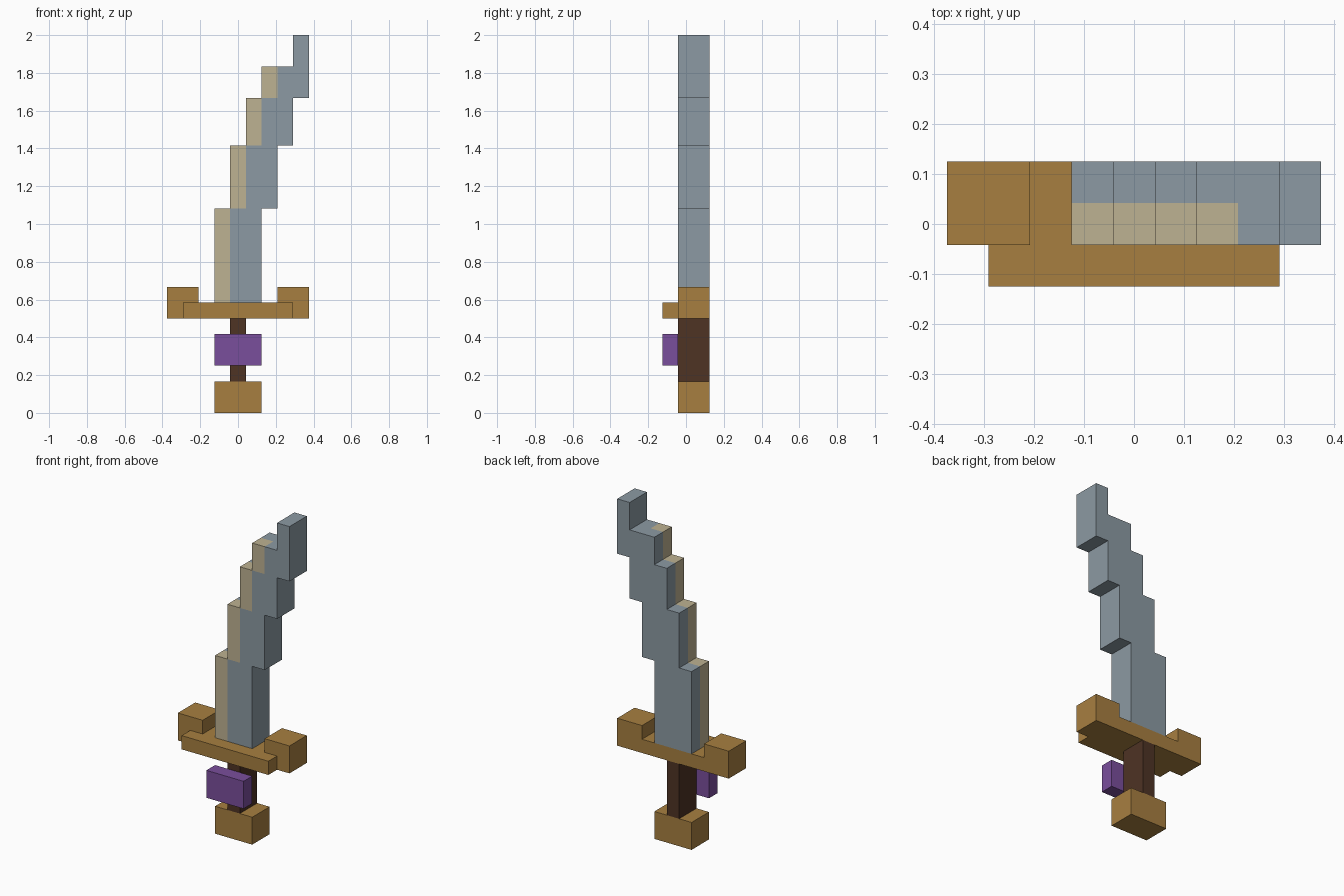
import bpy
import bmesh

if "Cube" in bpy.data.objects:
    bpy.data.objects.remove(bpy.data.objects["Cube"])

U = 1 / 12            # one grid block
FRONT, BACK = -0.5, 1.5


def material(name, rgb):
    # 8-bit display colour to linear
    lin = [((c / 255 + 0.055) / 1.055) ** 2.4 for c in rgb]
    mat = bpy.data.materials.new(name)
    mat.use_nodes = True
    mat.diffuse_color = (*lin, 1)
    mat.node_tree.nodes["Principled BSDF"].inputs["Base Color"].default_value = (*lin, 1)
    return mat


steel = material("steel grey", (140, 154, 163))
edge = material("pale tan edge", (190, 178, 146))
gold = material("dull gold", (167, 127, 64))
wood = material("dark brown", (78, 51, 36))
gem = material("purple", (122, 78, 156))


def extrude(name, outline, y0, y1, mats, cuts=(), rule=None):
    """Extrude an x-z outline (in blocks) from y0 to y1, then cut and colour it."""
    bm = bmesh.new()
    face = bm.faces.new([bm.verts.new((x, y0, z)) for x, z in outline])
    ext = bmesh.ops.extrude_face_region(bm, geom=[face])
    verts = [v for v in ext["geom"] if isinstance(v, bmesh.types.BMVert)]
    bmesh.ops.translate(bm, verts=verts, vec=(0, y1 - y0, 0))
    for point, normal in cuts:
        geom = bm.verts[:] + bm.edges[:] + bm.faces[:]
        bmesh.ops.bisect_plane(bm, geom=geom, plane_co=point, plane_no=normal)
    bmesh.ops.recalc_face_normals(bm, faces=bm.faces[:])
    if rule:
        for f in bm.faces:
            f.material_index = rule(f.calc_center_median(), f.normal)
    bmesh.ops.scale(bm, verts=bm.verts[:], vec=(U, U, U))
    mesh = bpy.data.meshes.new(name)
    bm.to_mesh(mesh)
    bm.free()
    for m in mats:
        mesh.materials.append(m)
    obj = bpy.data.objects.new(name, mesh)
    bpy.context.collection.objects.link(obj)
    return obj


def box(name, half, z0, z1, y0, y1, mat):
    outline = [(-half, z0), (half, z0), (half, z1), (-half, z1)]
    return extrude(name, outline, y0, y1, [mat])


# Handle
box("pommel", 1.5, 0, 2, FRONT, BACK, gold)
box("grip", 0.5, 2, 6, FRONT, BACK, wood)
box("grip_gem", 1.5, 3, 5, -1.5, FRONT, gem)

# Guard with raised ends, and its front plate
half_guard = [(4.5, 6), (4.5, 8), (2.5, 8), (2.5, 7)]
guard = half_guard + [(-x, z) for x, z in reversed(half_guard)]
extrude("guard", guard, FRONT, BACK, [gold])
box("guard_front_plate", 3.5, 6, 7, -1.5, FRONT, gold)

# Stepped blade: each step is three blocks wide and shifts one block sideways
levels = [7, 13, 17, 20, 22]
left, right = [], []
for i, (low, high) in enumerate(zip(levels, levels[1:])):
    x = i - 1.5
    left += [(x, low), (x, high)]
    right += [(x + 3, low), (x + 3, high)]
right[-1] = (4.5, 24)
left += [(3.5, 22), (3.5, 24)]
blade = right + left[::-1]

cuts = [((0, 0, z), (0, 0, 1)) for z in levels[1:]]
cuts += [((i - 0.5, 0, 0), (1, 0, 0)) for i in range(4)]
cuts.append(((0, 0.5, 0), (0, 1, 0)))


def blade_colour(c, n):
    # Tan covers the front half of the leading block of every step
    if c.y > 0.5 or n.x > 0.5 or n.z < -0.5:
        return 0
    for i, (low, high) in enumerate(zip(levels, levels[1:])):
        if low < c.z <= high + 0.01 and i - 1.51 < c.x < i - 0.5:
            return 1
    return 0


extrude("blade", blade, FRONT, BACK, [steel, edge], cuts, blade_colour)
